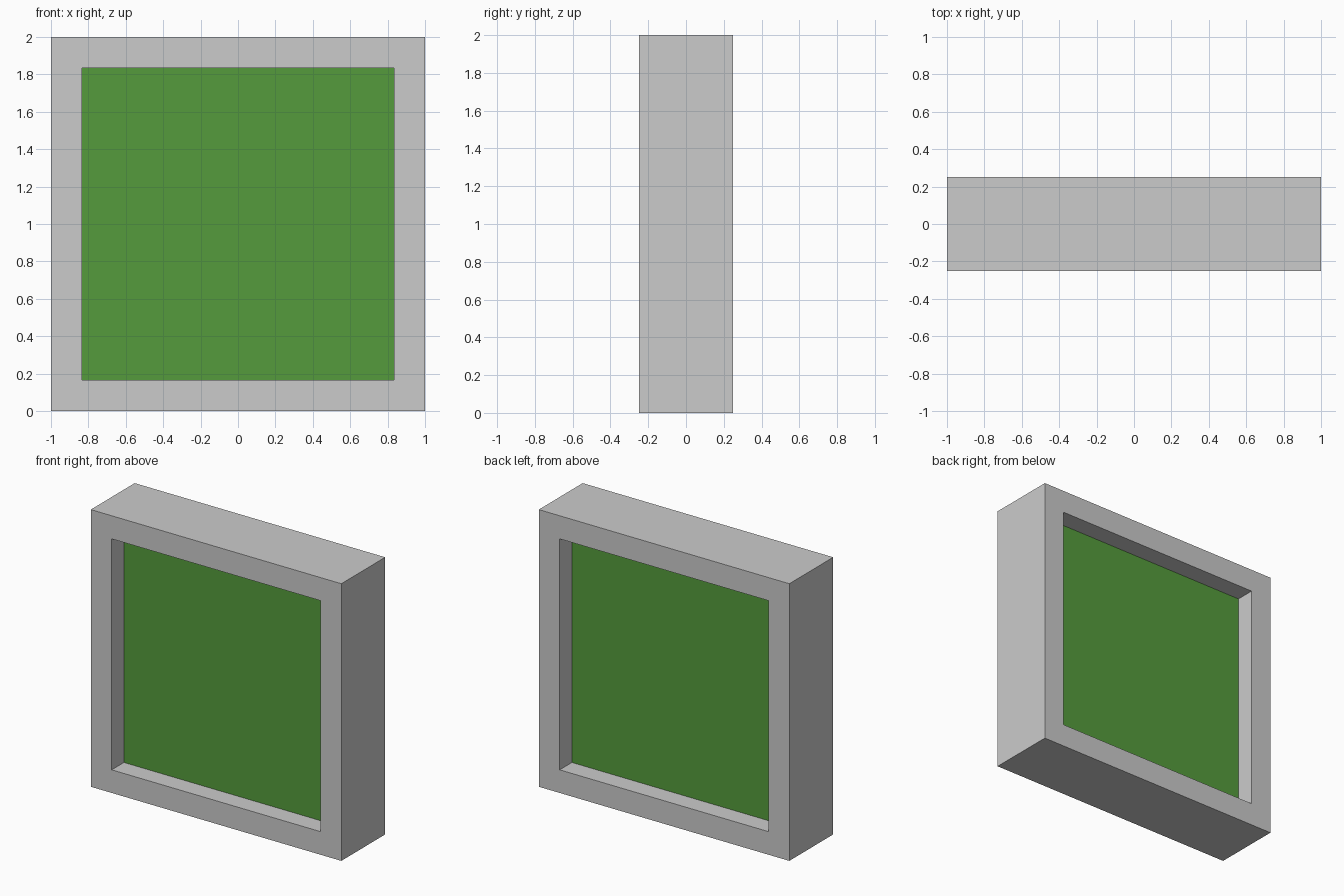
import bpy, bmesh
from mathutils import Vector

if "Cube" in bpy.data.objects:
    bpy.data.objects.remove(bpy.data.objects["Cube"])

# Shatter cells: each point belongs to the cell whose (gradient, offset) gives the largest value
CELLS = {
    "upper_left": ((-1, 0, 0.4387), -0.587),
    "middle_left": ((-1.3196, 0, -0.3299), 0.3378),
    "upper_right": ((0, 0, 0), 0),
    "lower_left": ((-1.251, 0.0564, -0.68), 0.6854),
    "lower_right": ((0, 0.3264, -0.68), 0.6868),
    "top_back_corner": ((0.1309, 0.3665, 0.4582), -0.9098),
}
W = 5 / 6  # half width of the opening


def add_box(bm, half, centre=(0, 0, 1)):
    verts = bmesh.ops.create_cube(bm, size=2)["verts"]
    bmesh.ops.scale(bm, vec=half, verts=verts)
    bmesh.ops.translate(bm, vec=centre, verts=verts)


def make_object(name, bm):
    bmesh.ops.recalc_face_normals(bm, faces=bm.faces)
    me = bpy.data.meshes.new(name)
    bm.to_mesh(me)
    bm.free()
    ob = bpy.data.objects.new(name, me)
    bpy.context.collection.objects.link(ob)
    return ob


def box(name, half):
    bm = bmesh.new()
    add_box(bm, half)
    return make_object(name, bm)


def boolean(ob, other, op):
    """Return a new mesh holding ob combined with other."""
    mod = ob.modifiers.new("cut", "BOOLEAN")
    mod.operation, mod.object, mod.solver = op, other, "EXACT"
    deps = bpy.context.evaluated_depsgraph_get()
    me = bpy.data.meshes.new_from_object(ob.evaluated_get(deps))
    ob.modifiers.remove(mod)
    return me


def cell_cutter(key):
    """Convex block for one shatter cell."""
    bm = bmesh.new()
    add_box(bm, (1.2, 0.5, 1.2))
    g, h = CELLS[key]
    for other, (g2, h2) in CELLS.items():
        if other == key:
            continue
        n = Vector(g) - Vector(g2)
        point = -n * (h - h2) / n.length_squared
        cut = bmesh.ops.bisect_plane(bm, geom=bm.verts[:] + bm.edges[:] + bm.faces[:],
                                     plane_co=point, plane_no=n, clear_inner=True)
        edges = [e for e in bm.edges if e.is_boundary]
        if edges:
            bmesh.ops.holes_fill(bm, edges=edges)
    return make_object("cell_cutter", bm)


green = bpy.data.materials.new("pane_green")
green.diffuse_color = (0.09, 0.33, 0.045, 1)
green.use_nodes = True
green.node_tree.nodes["Principled BSDF"].inputs["Base Color"].default_value = green.diffuse_color

# Whole frame and pane, before shattering
frame = box("frame", (1, 0.25, 1))
opening = box("opening_cutter", (W, 0.6, W))
frame.data = boolean(frame, opening, "DIFFERENCE")
pane = box("pane", (W, 0.111, W))

# Split both along the cells
for key in CELLS:
    cutter = cell_cutter(key)
    for source in (frame, pane):
        me = boolean(source, cutter, "INTERSECT")
        if not me.polygons:
            continue
        piece = bpy.data.objects.new(f"{source.name}_{key}", me)
        bpy.context.collection.objects.link(piece)
        me.materials.clear()
        if source is pane:
            me.materials.append(green)
    bpy.data.objects.remove(cutter)

for helper in (frame, pane, opening):
    bpy.data.objects.remove(helper)
